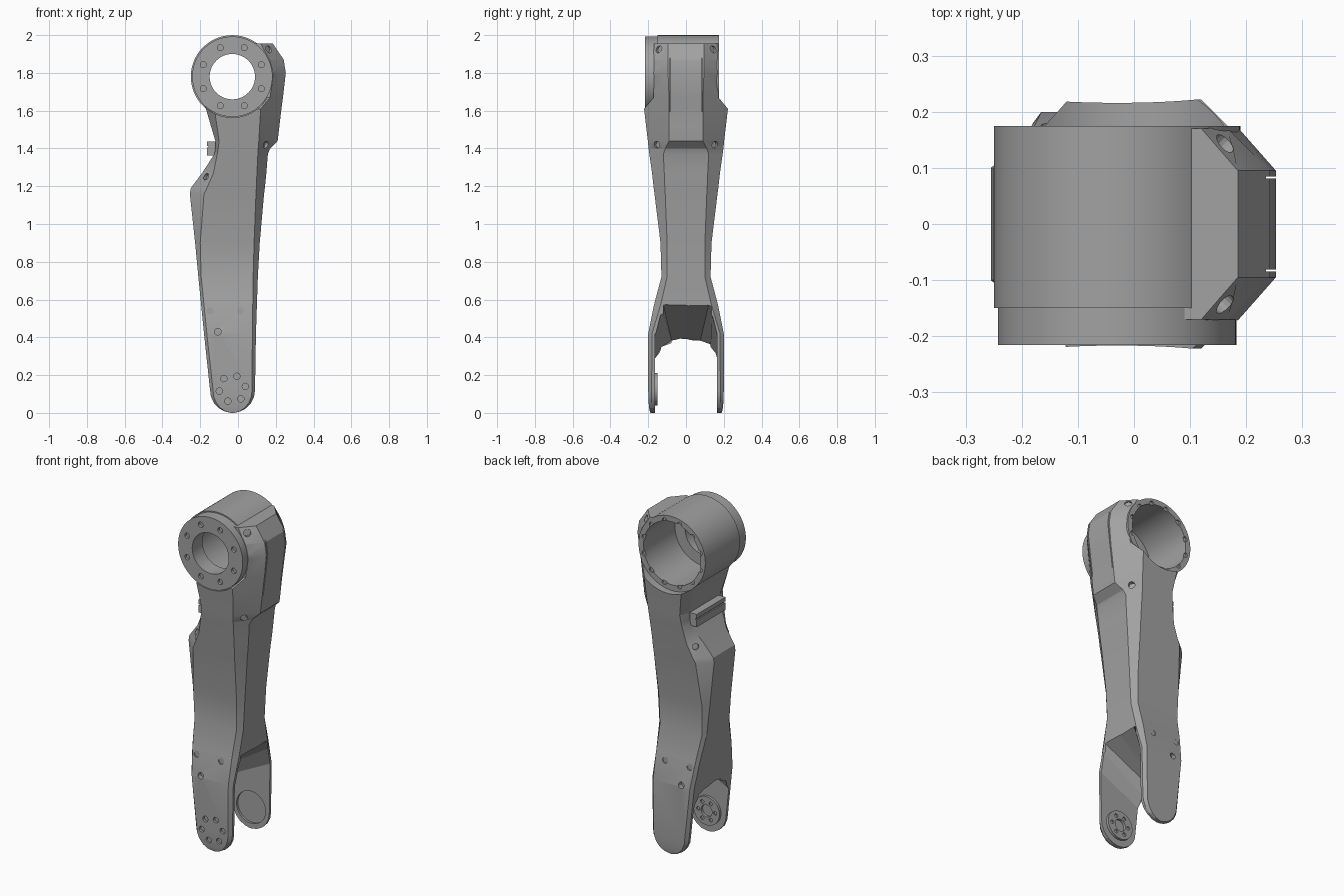
import bpy, bmesh, math
from mathutils import Vector, Matrix

if "Cube" in bpy.data.objects:
    bpy.data.objects.remove(bpy.data.objects["Cube"])

grey = bpy.data.materials.new("satin_grey")
grey.diffuse_color = (0.36, 0.36, 0.36, 1)
grey.use_nodes = True
grey.node_tree.nodes["Principled BSDF"].inputs["Base Color"].default_value = grey.diffuse_color
HX, HZ = -0.03, 1.78     # hub axis
FX, FZ = -0.03, 0.12     # fork pivot axis


def finish(name, bm):
    bmesh.ops.recalc_face_normals(bm, faces=bm.faces)
    me = bpy.data.meshes.new(name)
    bm.to_mesh(me)
    bm.free()
    me.materials.append(grey)
    ob = bpy.data.objects.new(name, me)
    bpy.context.collection.objects.link(ob)
    return ob


def loft(name, rings):
    bm = bmesh.new()
    vs = [[bm.verts.new(p) for p in r] for r in rings]
    n = len(vs[0])
    for a, b in zip(vs, vs[1:]):
        for i in range(n):
            j = (i + 1) % n
            bm.faces.new((a[i], a[j], b[j], b[i]))
    bm.faces.new(vs[0])
    bm.faces.new(vs[-1])
    return finish(name, bm)


def add_cyl(bm, p, d, r, length, seg=16):
    # cylinder centred on p, axis along d
    m = Matrix.Translation(p) @ Vector(d).to_track_quat('Z', 'Y').to_matrix().to_4x4()
    bmesh.ops.create_cone(bm, cap_ends=True, segments=seg, radius1=r, radius2=r,
                          depth=length, matrix=m)


def cyl_y(name, x, z, r, y0, y1, seg=64):
    bm = bmesh.new()
    add_cyl(bm, (x, (y0 + y1) / 2, z), (0, 1, 0), r, y1 - y0, seg)
    return finish(name, bm)


def box(name, x0, x1, y0, y1, z0, z1):
    bm = bmesh.new()
    m = Matrix.Translation(((x0 + x1) / 2, (y0 + y1) / 2, (z0 + z1) / 2)) @ \
        Matrix.Diagonal((x1 - x0, y1 - y0, z1 - z0, 1))
    bmesh.ops.create_cube(bm, size=1, matrix=m)
    return finish(name, bm)


def boolean(ob, tool, op='DIFFERENCE', keep=False):
    tool.hide_render = True
    mod = ob.modifiers.new("bool", 'BOOLEAN')
    mod.operation, mod.solver, mod.object = op, 'EXACT', tool
    bpy.context.view_layer.objects.active = ob
    bpy.ops.object.modifier_apply(modifier=mod.name)
    if not keep:
        bpy.data.objects.remove(tool, do_unlink=True)


# Main arm: chamfered cross-sections
# z, outer left, face left, face right, outer right, half depth, left depth, right depth
stations = [
    (0.12, -.148, -.132, .074, .090, .200, .182, .182),
    (0.42, -.180, -.165, .076, .095, .200, .180, .180),
    (0.57, -.195, -.180, .078, .100, .170, .150, .135),
    (0.72, -.210, -.195, .080, .105, .130, .105, .100),
    (0.90, -.227, -.200, .085, .115, .135, .100, .100),
    (1.16, -.255, -.180, .095, .138, .167, .100, .110),
    (1.19, -.250, -.165, .097, .142, .171, .100, .112),
    (1.27, -.190, -.130, .100, .150, .180, .110, .115),
    (1.37, -.125, -.110, .105, .158, .194, .140, .120),
    (1.40, -.120, -.105, .107, .170, .198, .150, .110),
    (1.44, -.120, -.100, .110, .210, .202, .150, .090),
    (1.61, -.170, -.125, .120, .230, .222, .165, .090),
    (1.67, -.190, -.160, .170, .238, .172, .150, .090),
    (1.80, -.150, -.120, .185, .253, .172, .150, .095),
    (1.87, -.120, -.100, .165, .242, .172, .150, .095),
    (1.955, -.050, -.040, .120, .185, .170, .150, .095),
]


def section(z, xl, fl, fr, xr, y, yl, yr):
    return [(fl, -y, z), (fr, -y, z), (xr, -yr, z), (xr, yr, z),
            (fr, y, z), (fl, y, z), (xl, yl, z), (xl, -yl, z)]


tip = []
for a in (4, 20, 38, 56, 74):          # rounded lower end
    w, z = .119 * math.sin(math.radians(a)), .12 * (1 - math.cos(math.radians(a)))
    z = 0 if a == 4 else z
    tip.append(section(z, -.029 - w, -.029 - .87 * w, -.029 + .87 * w, -.029 + w,
                       .187 + .013 * math.sin(math.radians(a)), .182, .182))
arm = loft("arm_body", tip + [section(*s) for s in stations])

# Fork opening with a sloping arched roof
left = [(.165, -.1), (.165, .28), (.13, .345), (.075, .38), (0, .39)]
right = [(.165, -.1), (.165, .42), (.135, .52), (.12, .57), (0, .57)]


def arch(x):
    t = (x + .18) / .28
    half = [(a[0] + (b[0] - a[0]) * t, a[1] + (b[1] - a[1]) * t) for a, b in zip(left, right)]
    return [(x, y, z) for y, z in half] + [(x, -y, z) for y, z in half[-2::-1]]


boolean(arm, loft("fork_cutter", [arch(-.3), arch(.2)]))

# Seats around the hub, cut into the shoulders on both faces
boolean(arm, cyl_y("back_seat_cutter", HX, HZ, .222, .173, .3))
boolean(arm, cyl_y("front_seat_cutter", HX, HZ, .216, -.3, -.17))

# Hub drum, bored from the back
boolean(arm, cyl_y("drum", HX, HZ, .2195, -.15, .175, 96), 'UNION')
boolean(arm, cyl_y("drum_bore_cutter", HX, HZ, .187, -.12, .3, 96))
boolean(arm, cyl_y("shaft_hole_cutter", HX, HZ, .12, -.3, .0))

# Front flange ring
flange = cyl_y("front_flange", HX, HZ, .2125, -.216, -.145, 96)
boolean(flange, cyl_y("flange_hole_cutter", HX, HZ, .12, -.3, .0))

# Bolt holes in the flange and scallops in the drum rim
bm = bmesh.new()
for k in range(8):
    a = math.radians(22.5 + 45 * k)
    add_cyl(bm, (HX + .166 * math.cos(a), -.216, HZ + .166 * math.sin(a)), (0, 1, 0), .016, .03)
boolean(flange, finish("flange_bolt_cutter", bm))
bm = bmesh.new()
for k in range(12):
    a = math.radians(15 + 30 * k)
    add_cyl(bm, (HX + .19 * math.cos(a), .175, HZ + .19 * math.sin(a)), (0, 1, 0), .015, .02)
boolean(arm, finish("rim_scallop_cutter", bm))

# Screw holes on the plates and on the chamfers
bm = bmesh.new()
for s in (-1, 1):
    for x, z in ((-.148, .54), (.013, .54), (-.107, .43)):
        add_cyl(bm, (x, s * .19, z), (0, 1, 0), .018, .036)
    add_cyl(bm, (.163, s * .145, 1.925), (.7, s * .7, .15), .02, .03)
    add_cyl(bm, (.148, s * .155, 1.42), (.7, s * .5, 0), .018, .04)
    add_cyl(bm, (-.165, s * .145, 1.25), (-.7, s * .6, .2), .018, .03)
for k in range(6):
    a = math.radians(10 + 60 * k)
    add_cyl(bm, (FX + .07 * math.cos(a), -.2, FZ + .008 + .07 * math.sin(a)), (0, 1, 0), .017, .03)
boolean(arm, finish("screw_cutter", bm))

# Pivot recess inside the back tine
boolean(arm, cyl_y("pivot_recess_cutter", FX, FZ + .005, .095, .15, .178))

# Pivot bearing inside the front tine
boss = cyl_y("pivot_bearing", FX, FZ + .005, .085, -.17, -.15)
bm = bmesh.new()
add_cyl(bm, (FX, -.15, FZ + .005), (0, 1, 0), .036, .03, 32)
for k in range(6):
    a = math.radians(60 * k)
    add_cyl(bm, (FX + .056 * math.cos(a), -.15, FZ + .005 + .056 * math.sin(a)), (0, 1, 0), .011, .016)
boolean(boss, finish("bearing_hole_cutter", bm))

# Cable clip band across the rear neck
clip = box("neck_clip", -.165, -.095, -.135, .135, 1.362, 1.438)
boolean(clip, box("clip_groove_cutter", -.2, -.157, -.2, .2, 1.405, 1.413))

# Split lines bordering the raised spine of the head
bm = bmesh.new()
for s in (-1, 1):
    m = Matrix.Translation((.25, s * .083, 1.7)) @ Matrix.Diagonal((.06, .004, .36, 1))
    bmesh.ops.create_cube(bm, size=1, matrix=m)
boolean(arm, finish("split_line_cutter", bm))

for ob in (arm, flange, boss, clip):
    bpy.ops.object.select_all(action='DESELECT')
    ob.select_set(True)
    bpy.context.view_layer.objects.active = ob
    bpy.ops.object.shade_smooth_by_angle(angle=math.radians(18))
